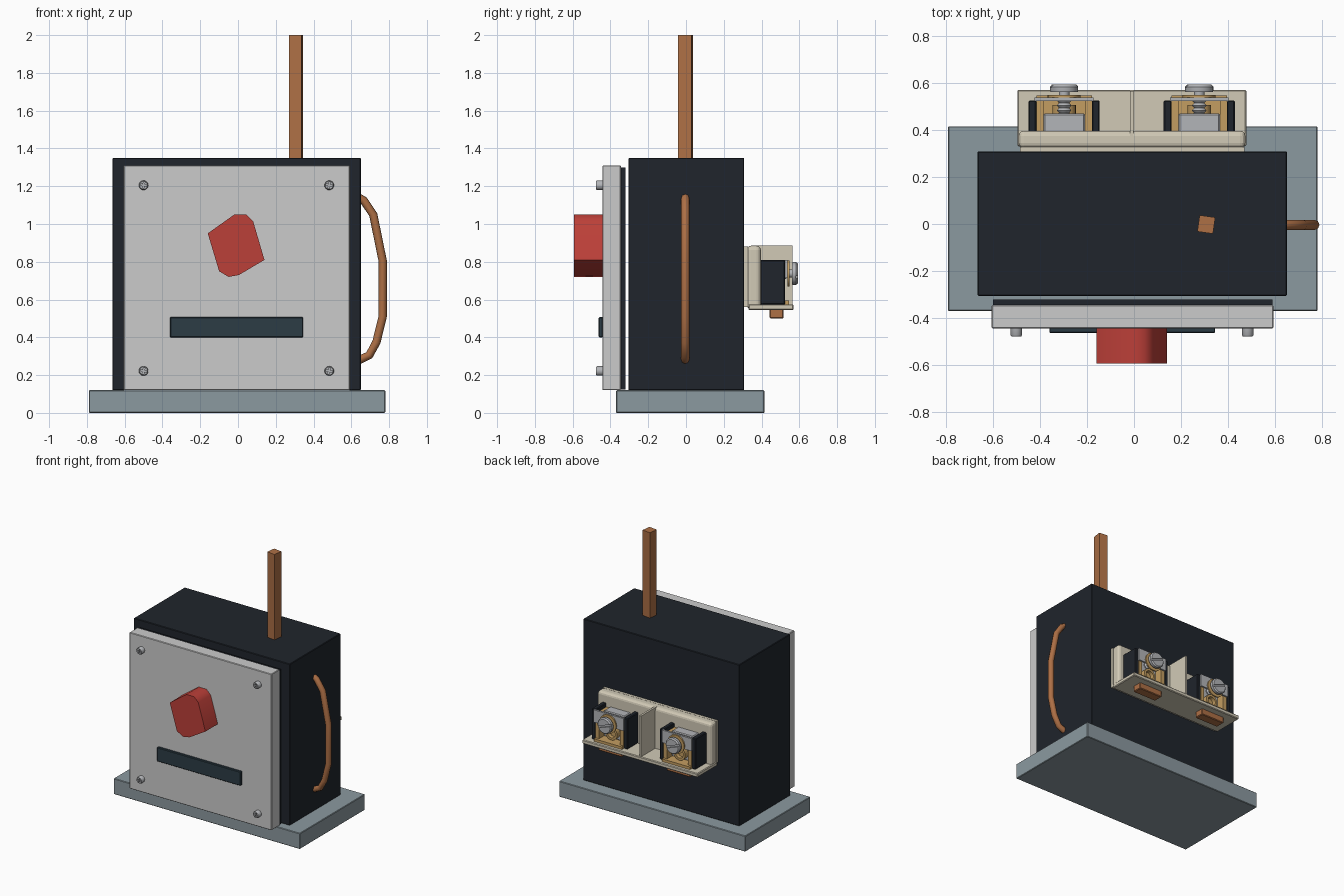
import bpy, bmesh, math
from mathutils import Vector, Matrix

if "Cube" in bpy.data.objects:
    bpy.data.objects.remove(bpy.data.objects["Cube"])


def mat(name, r, g, b):
    m = bpy.data.materials.new(name)
    m.diffuse_color = (r, g, b, 1)
    m.use_nodes = True
    m.node_tree.nodes["Principled BSDF"].inputs["Base Color"].default_value = m.diffuse_color
    return m


BLACK = mat("black_paint", 0.014, 0.018, 0.025)
BASE = mat("blue_grey", 0.26, 0.32, 0.35)
PANEL = mat("pale_grey", 0.58, 0.58, 0.55)
RED = mat("red_plastic", 0.50, 0.05, 0.04)
SLATE = mat("slate", 0.025, 0.045, 0.06)
COPPER = mat("copper", 0.42, 0.16, 0.06)
BEIGE = mat("beige", 0.64, 0.59, 0.47)
GOLD = mat("brass", 0.55, 0.34, 0.12)
STEEL = mat("steel", 0.45, 0.46, 0.48)


def add(name, bm, m):
    bmesh.ops.recalc_face_normals(bm, faces=bm.faces)
    me = bpy.data.meshes.new(name)
    bm.to_mesh(me)
    bm.free()
    ob = bpy.data.objects.new(name, me)
    bpy.context.collection.objects.link(ob)
    me.materials.append(m)
    return ob


def smooth(ob, deg=35):
    bpy.ops.object.select_all(action='DESELECT')
    ob.select_set(True)
    bpy.context.view_layer.objects.active = ob
    bpy.ops.object.shade_smooth_by_angle(angle=math.radians(deg))
    return ob


def box(name, x, y, z, m, bevel=0.0, segments=1):
    """Box from (min, max) pairs on each axis."""
    bm = bmesh.new()
    bmesh.ops.create_cube(bm, size=1)
    for v in bm.verts:
        v.co = [(a + b) / 2 + c * (b - a) for (a, b), c in zip((x, y, z), v.co)]
    if bevel:
        bmesh.ops.bevel(bm, geom=bm.edges[:], offset=bevel, segments=segments,
                        profile=0.5, affect='EDGES')
    return add(name, bm, m)


def prism(name, pts, y0, y1, m):
    """Extrude an (x, z) outline along y."""
    bm = bmesh.new()
    a = [bm.verts.new((x, y0, z)) for x, z in pts]
    b = [bm.verts.new((x, y1, z)) for x, z in pts]
    bm.faces.new(a)
    bm.faces.new(b)
    for i in range(len(pts)):
        j = (i + 1) % len(pts)
        bm.faces.new((a[i], a[j], b[j], b[i]))
    return add(name, bm, m)


def lathe(name, profile, x, z, m, n=24):
    """Revolve a (radius, y) profile about a y-parallel axis, capping both ends."""
    bm = bmesh.new()
    rings = [[bm.verts.new((x + r * math.cos(t), y, z + r * math.sin(t)))
              for t in (2 * math.pi * i / n for i in range(n))] for r, y in profile]
    for p, q in zip(rings, rings[1:]):
        for i in range(n):
            j = (i + 1) % n
            bm.faces.new((p[i], p[j], q[j], q[i]))
    bm.faces.new(rings[0])
    bm.faces.new(rings[-1])
    return smooth(add(name, bm, m))


def cut_slot(ob, x, y, z, length, width, depth, angle):
    """Cut a driver slot of the given angle into a screw head."""
    c = box("slot_cutter", (-length / 2, length / 2), (-depth, depth),
            (-width / 2, width / 2), STEEL)
    c.data.transform(Matrix.Translation((x, y, z)) @ Matrix.Rotation(angle, 4, 'Y'))
    mod = ob.modifiers.new("slot", 'BOOLEAN')
    mod.operation = 'DIFFERENCE'
    mod.solver = 'EXACT'
    mod.object = c
    c.hide_render = True
    bpy.context.view_layer.objects.active = ob
    bpy.ops.object.modifier_apply(modifier=mod.name)
    bpy.data.objects.remove(c)


def tube(name, pts, radius, m, n=8):
    """Sweep a round section along points in the xz plane."""
    bm = bmesh.new()
    P = [Vector(p) for p in pts]
    rings = []
    for i, p in enumerate(P):
        d = (P[min(i + 1, len(P) - 1)] - P[max(i - 1, 0)]).normalized()
        side = d.cross(Vector((0, 1, 0)))
        rings.append([bm.verts.new(p + radius * (side * math.cos(t) + Vector((0, 1, 0)) * math.sin(t)))
                      for t in (2 * math.pi * k / n for k in range(n))])
    for p, q in zip(rings, rings[1:]):
        for i in range(n):
            j = (i + 1) % n
            bm.faces.new((p[i], p[j], q[j], q[i]))
    bm.faces.new(rings[0])
    bm.faces.new(rings[-1])
    return smooth(add(name, bm, m), 60)


# Housing
box("base_plate", (-0.79, 0.78), (-0.37, 0.415), (0, 0.12), BASE, 0.004)
box("housing", (-0.665, 0.65), (-0.305, 0.308), (0.12, 1.35), BLACK, 0.004)
box("gasket", (-0.60, 0.588), (-0.345, -0.32), (0.125, 1.30), BLACK)
box("front_panel", (-0.605, 0.592), (-0.443, -0.345), (0.12, 1.31), PANEL, 0.004)
box("label_plate", (-0.36, 0.345), (-0.462, -0.44), (0.40, 0.507), SLATE, 0.004)

# Irregular faceted knob
knob = prism("knob", [(-0.16, 0.95), (-0.02, 1.05), (0.045, 1.05), (0.08, 1.015),
                      (0.14, 0.81), (0.005, 0.73), (-0.05, 0.72), (-0.10, 0.75)],
             -0.592, -0.44, RED)
smooth(knob, 60)

# Panel screws with cross recesses
for x in (-0.50, 0.483):
    for z in (0.222, 1.205):
        s = lathe("panel_screw", [(0.025, -0.43), (0.025, -0.471), (0.021, -0.477)], x, z, STEEL, 20)
        for a in (0.2, 0.2 + math.pi / 2):
            cut_slot(s, x, -0.477, z, 0.034, 0.008, 0.012, a)

# Square mast and side handle
bm = bmesh.new()
bmesh.ops.create_cube(bm, size=1)
bmesh.ops.transform(bm, verts=bm.verts, matrix=Matrix.Translation((0.307, -0.002, 1.66))
                    @ Matrix.Rotation(math.radians(-8), 4, 'Z') @ Matrix.Diagonal((0.067, 0.07, 0.68, 1)))
add("mast", bm, COPPER)
tube("side_handle", [(0.63, -0.004, 1.145), (0.665, -0.004, 1.125), (0.716, -0.004, 1.05),
                     (0.766, -0.004, 0.805), (0.766, -0.004, 0.51), (0.733, -0.004, 0.375),
                     (0.695, -0.004, 0.305), (0.63, -0.004, 0.275)], 0.022, COPPER)

# Terminal block body
box("terminal_back", (-0.485, 0.47), (0.305, 0.328), (0.56, 0.88), BEIGE)
box("terminal_body", (-0.49, 0.473), (0.322, 0.396), (0.55, 0.885), BEIGE, 0.022, 3)
box("terminal_shelf", (-0.495, 0.477), (0.33, 0.57), (0.545, 0.575), BEIGE, 0.005)
box("terminal_divider", (-0.018, -0.002), (0.36, 0.565), (0.56, 0.885), BEIGE)

# Two screw terminals
for cx in (-0.297, 0.277):
    for s in (-1, 1):
        box("cheek", *[sorted(p) for p in ((cx + s * 0.118, cx + s * 0.151), (0.39, 0.525))],
            (0.575, 0.81), BLACK, 0.005)
        box("brass_side", *[sorted(p) for p in ((cx + s * 0.088, cx + s * 0.118), (0.39, 0.525))],
            (0.575, 0.78), GOLD)
    box("brass_floor", (cx - 0.118, cx + 0.118), (0.39, 0.545), (0.56, 0.595), GOLD)
    box("steel_core", (cx - 0.088, cx + 0.088), (0.39, 0.47), (0.595, 0.79), STEEL, 0.006)
    box("clamp_plate", (cx - 0.125, cx + 0.125), (0.522, 0.537), (0.715, 0.81), STEEL)
    lathe("wire_collar", [(0.05, 0.46), (0.05, 0.505), (0.033, 0.505), (0.033, 0.475)],
          cx, 0.65, GOLD)
    # Threaded shank, washer and slotted head
    thread = [(0.031 if i % 2 else 0.022, 0.43 + i * 0.0105) for i in range(11)]
    lathe("terminal_screw_thread", thread + [(0.022, 0.565)], cx, 0.738, STEEL, 20)
    lathe("washer", [(0.07, 0.537), (0.07, 0.547)], cx, 0.738, GOLD)
    head = lathe("terminal_screw_head", [(0.058, 0.56), (0.06, 0.566), (0.06, 0.583), (0.052, 0.592)],
                 cx, 0.738, STEEL, 28)
    cut_slot(head, cx, 0.592, 0.738, 0.14, 0.014, 0.012, 0.35)
    # Copper contact below the shelf
    box("contact", (cx - 0.10, cx + 0.10), (0.443, 0.517), (0.50, 0.55), COPPER, 0.005)
